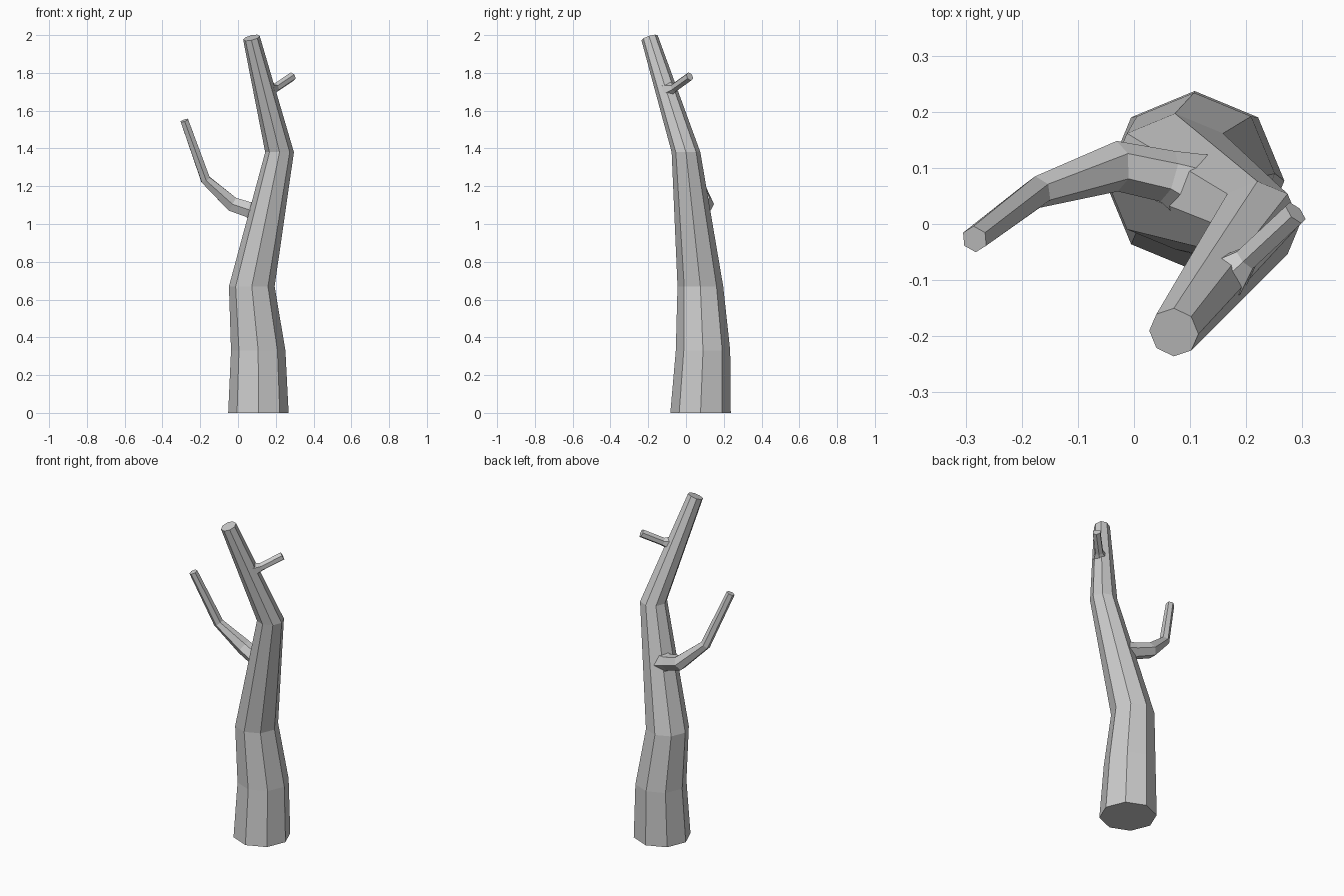
import bpy
import bmesh
import math
from mathutils import Vector

cube = bpy.data.objects.get("Cube")
if cube:
    bpy.data.objects.remove(cube, do_unlink=True)

bark = bpy.data.materials.new("grey_bark")
bark.use_nodes = True
GREY = (0.6, 0.6, 0.6, 1.0)
bark.diffuse_color = GREY
bark.node_tree.nodes["Principled BSDF"].inputs["Base Color"].default_value = GREY


def limb(name, rings, sides, side_axis, level=False):
    """Faceted tube through (x, y, z, radius) rings; level keeps all but the last ring flat."""
    bm = bmesh.new()
    points = [Vector(r[:3]) for r in rings]
    last = len(points) - 1
    loops = []
    for i, p in enumerate(points):
        before = (p - points[i - 1]).normalized() if i else Vector()
        after = (points[i + 1] - p).normalized() if i < last else Vector()
        normal = (before + after).normalized()
        if level and i < last:
            normal = Vector((0, 0, 1))
        u = Vector(side_axis)
        u = (u - normal * u.dot(normal)).normalized()
        v = normal.cross(u)
        loop = []
        for k in range(sides):
            a = math.tau * k / sides
            loop.append(bm.verts.new(p + (u * math.cos(a) + v * math.sin(a)) * rings[i][3]))
        loops.append(loop)
    for low, high in zip(loops, loops[1:]):
        for k in range(sides):
            n = (k + 1) % sides
            bm.faces.new((low[k], low[n], high[n], high[k]))
    bm.faces.new(loops[0][::-1])
    bm.faces.new(loops[-1])
    bmesh.ops.recalc_face_normals(bm, faces=bm.faces)
    mesh = bpy.data.meshes.new(name)
    bm.to_mesh(mesh)
    bm.free()
    mesh.materials.append(bark)
    obj = bpy.data.objects.new(name, mesh)
    bpy.context.collection.objects.link(obj)
    return obj


# Bent, tapering trunk with a slanted cut at the top
limb("trunk", [
    (0.108, 0.077, 0.0, 0.16),
    (0.107, 0.09, 0.33, 0.144),
    (0.073, 0.076, 0.67, 0.121),
    (0.22, 0.0, 1.38, 0.076),
    (0.071, -0.193, 1.986, 0.045),
], 8, (1, 0, 0), level=True)

# Long crooked branch, flared where it leaves the trunk
limb("long_branch", [
    (0.14, 0.05, 1.05, 0.075),
    (0.06, 0.085, 1.075, 0.047),
    (-0.03, 0.103, 1.105, 0.045),
    (-0.172, 0.057, 1.235, 0.029),
    (-0.284, -0.027, 1.548, 0.024),
], 6, (0, 1, 0))

# Short stub with a flared root
limb("short_branch", [
    (0.165, -0.095, 1.71, 0.045),
    (0.2, -0.062, 1.722, 0.024),
    (0.288, 0.02, 1.781, 0.024),
], 6, (0, 0, 1))
